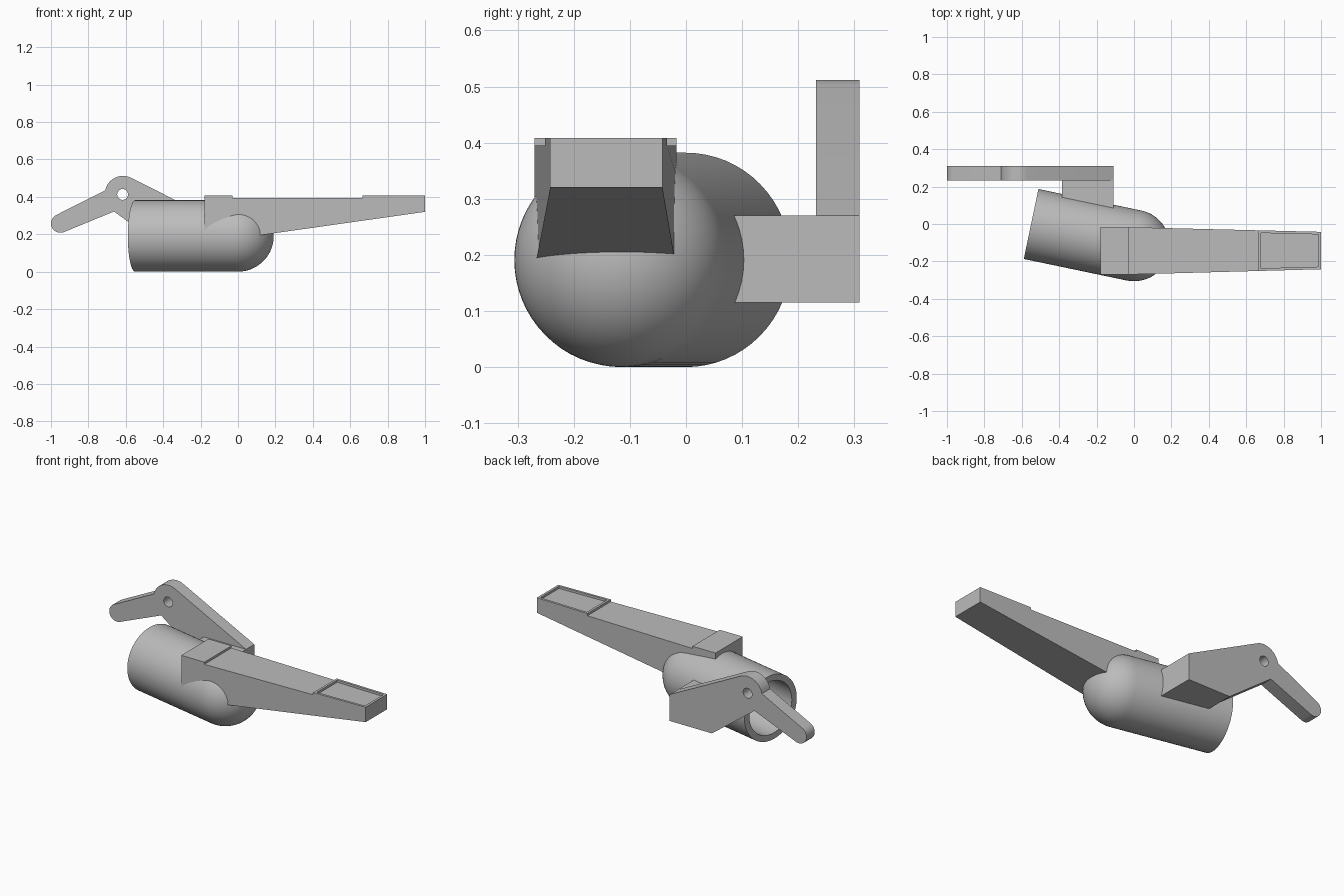
import bpy, bmesh
from math import sin, cos, pi, radians, atan2
from mathutils import Matrix, Vector

if "Cube" in bpy.data.objects:
    bpy.data.objects.remove(bpy.data.objects["Cube"])

grey = bpy.data.materials.new("plain grey")
grey.use_nodes = True
GREY = (0.5, 0.5, 0.5, 1)
grey.diffuse_color = GREY
grey.node_tree.nodes["Principled BSDF"].inputs["Base Color"].default_value = GREY


def finish(name, bm):
    bmesh.ops.recalc_face_normals(bm, faces=bm.faces)
    mesh = bpy.data.meshes.new(name)
    bm.to_mesh(mesh)
    bm.free()
    ob = bpy.data.objects.new(name, mesh)
    bpy.context.collection.objects.link(ob)
    mesh.materials.append(grey)
    return ob


def smooth(ob):
    bpy.ops.object.select_all(action='DESELECT')
    ob.select_set(True)
    bpy.context.view_layer.objects.active = ob
    bpy.ops.object.shade_smooth_by_angle(angle=radians(30))


def cut(ob, cutter):
    mod = ob.modifiers.new("cut", 'BOOLEAN')
    mod.operation = 'DIFFERENCE'
    mod.solver = 'EXACT'
    mod.object = cutter
    bpy.context.view_layer.objects.active = ob
    bpy.ops.object.modifier_apply(modifier=mod.name)


def arc(cx, cz, r, start, end, n):
    angles = [radians(start + (end - start) * i / n) for i in range(n + 1)]
    return [(cx + r * cos(a), cz + r * sin(a)) for a in angles]


def prism(name, outline, front, back):
    """Extrude an x-z outline; front and back give y for a given x."""
    bm = bmesh.new()
    a = [bm.verts.new((x, front(x), z)) for x, z in outline]
    b = [bm.verts.new((x, back(x), z)) for x, z in outline]
    bm.faces.new(a)
    bm.faces.new(b[::-1])
    for i in range(len(a)):
        j = (i + 1) % len(a)
        bm.faces.new((a[i], a[j], b[j], b[i]))
    return finish(name, bm)


# Tilted tube with a domed nose, lathed about its own axis
R, LENGTH = 0.191, 0.562
NOSE = Vector((0, -0.115, R))
TILT = atan2(-0.115, 0.55)


def lathe(name, profile):
    bm = bmesh.new()
    verts = [bm.verts.new((x, 0, r)) for x, r in profile]
    edges = [bm.edges.new(pair) for pair in zip(verts, verts[1:])]
    bmesh.ops.spin(bm, geom=verts + edges, cent=(0, 0, 0), axis=(1, 0, 0),
                   angle=2 * pi, steps=64, use_merge=True)
    bmesh.ops.remove_doubles(bm, verts=bm.verts, dist=1e-5)
    bm.transform(Matrix.Translation(NOSE) @ Matrix.Rotation(TILT, 4, 'Z'))
    return finish(name, bm)


INNER = 0.155
outer = arc(0, 0, R, 0, 90, 16)
inner = arc(0, 0, INNER, 90, 0, 16)
tube = lathe("domed_tube", outer + [(-LENGTH, R), (-LENGTH, INNER)] + inner)
smooth(tube)

core = lathe("tube_cutter", arc(0, 0, R - 0.008, 0, 90, 16)
             + [(-LENGTH, R - 0.008), (-LENGTH, 0)])
core.hide_render = True


# Long tapered arm, with a raised heel block and a raised tip
def arm_front(x):
    return -0.27 + 0.028 * max(0, x + 0.03) / 1.03


def arm_back(x):
    return -0.017 - 0.025 * max(0, x + 0.03) / 1.03


TOP, LOW, TIP = 0.408, 0.395, 0.665
arm = prism("tapered_arm", [
    (-0.18, TOP), (-0.03, TOP), (-0.03, LOW), (TIP, LOW), (TIP, TOP),
    (1, TOP), (1, 0.32), (-0.03, 0.174), (-0.18, 0.174)], arm_front, arm_back)
cut(arm, core)

# Shallow tray sunk into the tip
EDGE = 0.014
tray = prism("tray_cutter", [
    (TIP + EDGE, 0.45), (1 - EDGE, 0.45), (1 - EDGE, LOW), (TIP + EDGE, LOW)],
    lambda x: arm_front(x) + EDGE, lambda x: arm_back(x) - EDGE)
cut(arm, tray)

# Side lever: rounded grip, round pivot boss, wedge-shaped foot
FOOT = [(-0.11, 0.27), (-0.11, 0.115), (-0.385, 0.115)]
lever = prism("side_lever", arc(-0.95, 0.258, 0.05, 290, 115, 12)
              + arc(-0.615, 0.415, 0.097, 168, 64, 16)
              + FOOT + [(-0.662, 0.322)],
              lambda x: 0.232, lambda x: 0.309)
hole = prism("pivot_cutter", arc(-0.617, 0.413, 0.029, 0, 345, 23),
             lambda x: 0.15, lambda x: 0.4)
cut(lever, hole)
smooth(lever)

# Bracket joining the lever to the tube
bracket = prism("lever_bracket", FOOT + [(-0.385, 0.27)],
                lambda x: 0.0, lambda x: 0.233)
cut(bracket, core)

for helper in (core, tray, hole):
    bpy.data.objects.remove(helper)
